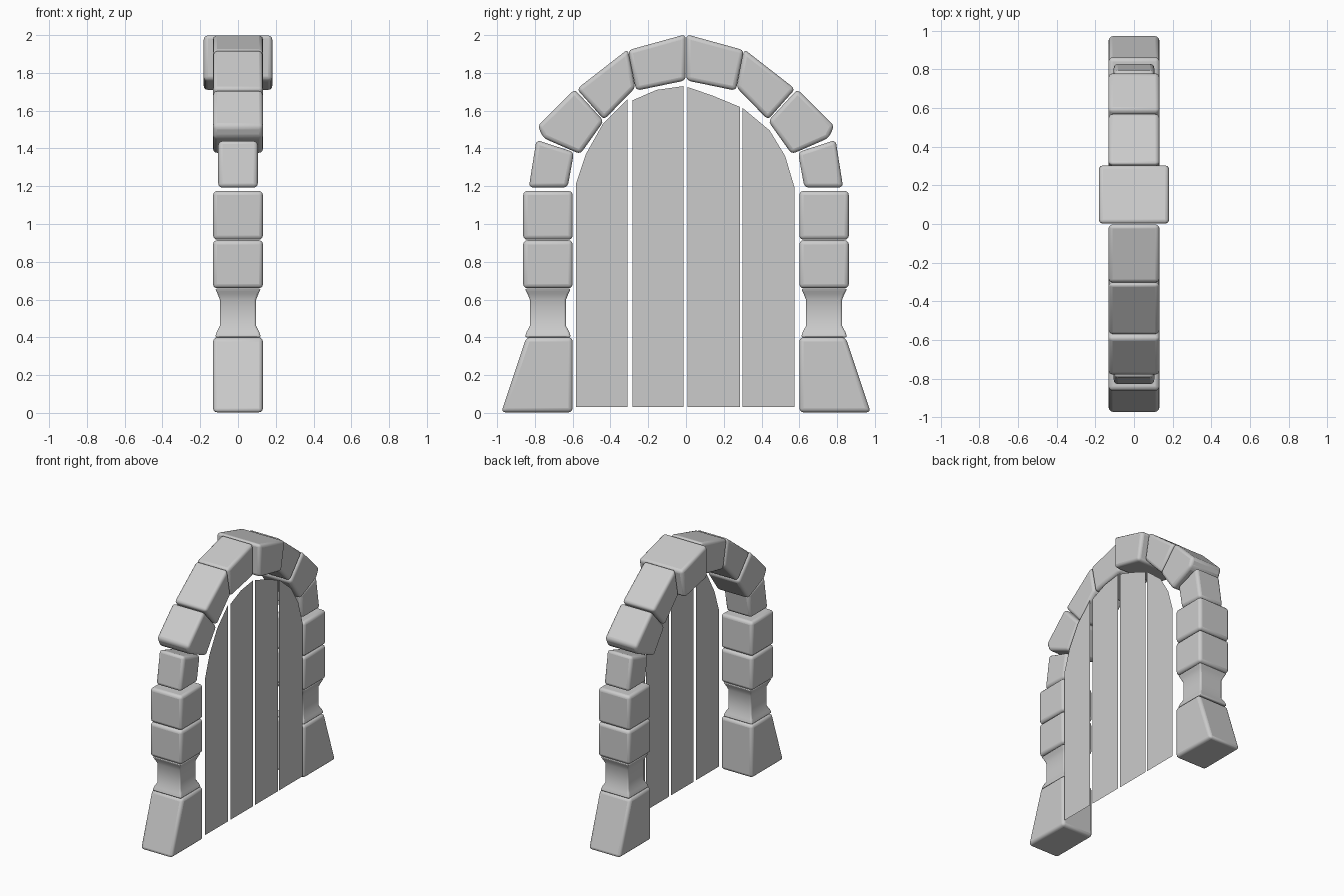
import bpy, bmesh

if "Cube" in bpy.data.objects:
    bpy.data.objects.remove(bpy.data.objects["Cube"])


def finish(name, bm, bevel):
    bmesh.ops.recalc_face_normals(bm, faces=bm.faces)
    me = bpy.data.meshes.new(name)
    bm.to_mesh(me)
    bm.free()
    ob = bpy.data.objects.new(name, me)
    bpy.context.collection.objects.link(ob)
    if bevel:
        mod = ob.modifiers.new("soft_edges", 'BEVEL')
        mod.width = bevel
        mod.segments = 3
        mod.limit_method = 'ANGLE'
        mod.angle_limit = 0.7
        bpy.ops.object.select_all(action='DESELECT')
        ob.select_set(True)
        bpy.context.view_layer.objects.active = ob
        bpy.ops.object.shade_smooth_by_angle(angle=0.6)
    return ob


def loft(name, rings, bevel):
    """Skin a list of equal-length point rings and cap both ends."""
    bm = bmesh.new()
    vs = [[bm.verts.new(p) for p in r] for r in rings]
    n = len(vs[0])
    for a, b in zip(vs, vs[1:]):
        for i in range(n):
            j = (i + 1) % n
            bm.faces.new((a[i], a[j], b[j], b[i]))
    bm.faces.new(vs[0])
    bm.faces.new(vs[-1])
    return finish(name, bm, bevel)


def stone(name, side, outline, half, bevel=0.022):
    """Stone with a y-z outline, extruded along x."""
    return loft(name, [[(x, side * y, z) for y, z in outline] for x in (-half, half)], bevel)


# stone outlines for one side, (distance from centre, height)
stones = [
    ("base", [(.6, 0.003), (.978, 0.003), (.845, .4), (.6, .4)], .132),
    ("lower_block", [(.6, .66), (.862, .66), (.862, .914), (.6, .914)], .132),
    ("upper_block", [(.6, .917), (.862, .917), (.862, 1.175), (.6, 1.175)], .132),
    ("springer_stone", [(.627, 1.193), (.832, 1.193), (.792, 1.445), (.593, 1.38)], .105),
    ("lower_arch_stone", [(.56, 1.37), (.755, 1.455), (.785, 1.52), (.59, 1.713), (.435, 1.545)], .132),
    ("upper_arch_stone", [(.434, 1.552), (.578, 1.715), (.308, 1.925), (.268, 1.722)], .132),
    ("crown_stone", [(.264, 1.706), (.307, 1.92), (.002, 2.004), (.002, 1.76)], .132),
]
neck = [(.4, .122), (.43, .112), (.46, .096), (.6, .096), (.63, .108), (.658, .122)]

for side, label in ((-1, "left"), (1, "right")):
    for name, outline, half in stones:
        # one crown stone is wider than the rest
        if name == "crown_stone" and side == 1:
            half = .182
        stone(f"{name}_{label}", side, outline, half)
    # waisted pillar neck
    rings = [[(sx * h, side * .731 + sy * h, z)
              for sx, sy in ((-1, -1), (1, -1), (1, 1), (-1, 1))] for z, h in neck]
    loft(f"pillar_neck_{label}", rings, 0.01)

# thin door planks with a curved top
planks = [
    [(-.31, 1.66), (-.44, 1.53), (-.53, 1.37), (-.583, 1.21)],
    [(-.013, 1.73), (-.155, 1.71), (-.283, 1.655)],
    [(.285, 1.62), (.14, 1.68), (.008, 1.725)],
    [(.574, 1.195), (.525, 1.36), (.443, 1.495), (.299, 1.615)],
]
for i, top in enumerate(planks):
    pts = [(top[-1][0], .03), (top[0][0], .03)] + top
    bm = bmesh.new()
    bm.faces.new([bm.verts.new((.134, y, z)) for y, z in pts])
    finish(f"door_plank_{i + 1}", bm, 0)
